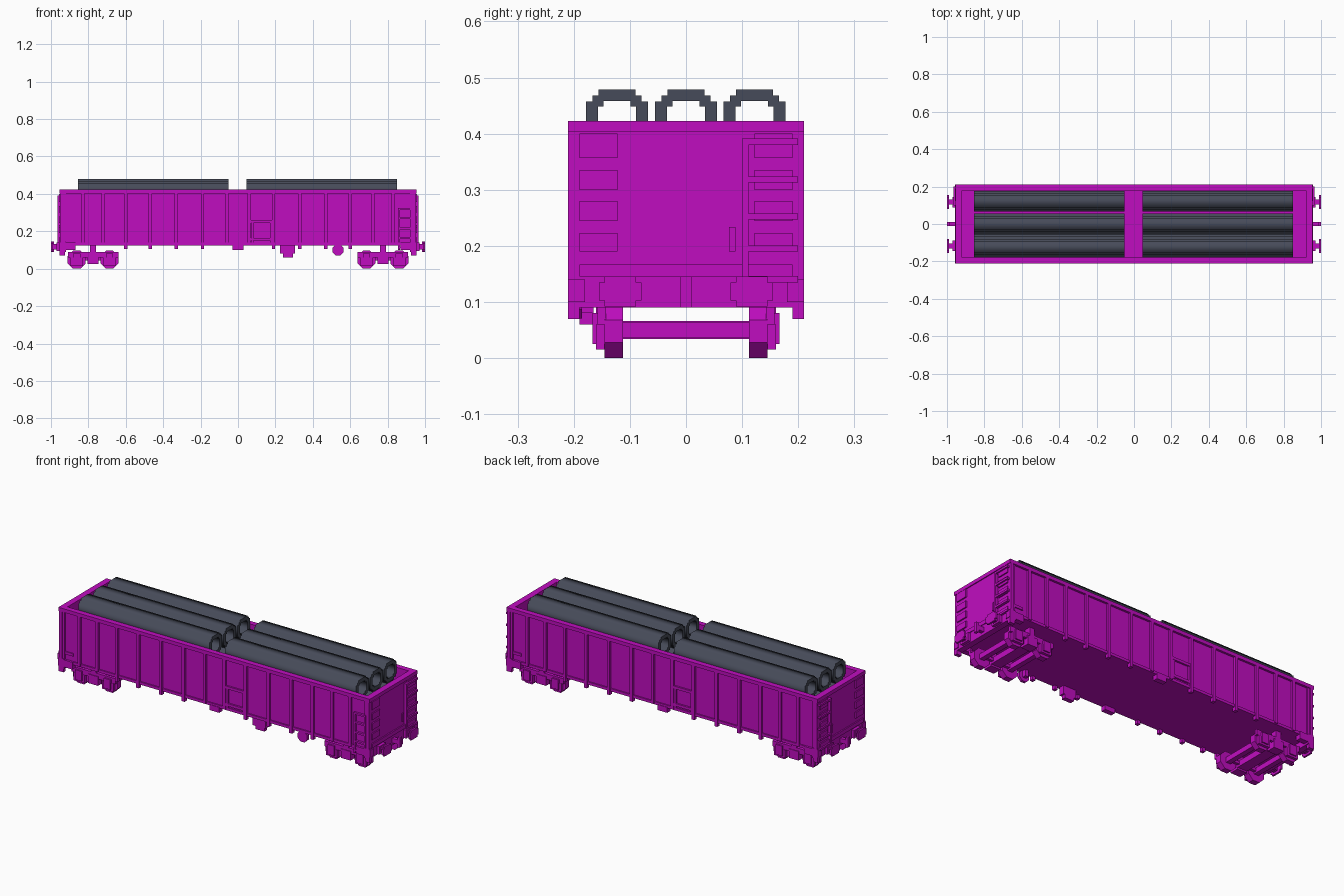
import bpy
import bmesh
import math
from mathutils import Matrix, Vector

cube = bpy.data.objects.get("Cube")
if cube:
    bpy.data.objects.remove(cube, do_unlink=True)


def material(name, rgb):
    m = bpy.data.materials.new(name)
    m.use_nodes = True
    m.diffuse_color = (*rgb, 1)
    m.node_tree.nodes["Principled BSDF"].inputs["Base Color"].default_value = (*rgb, 1)
    return m


magenta = material("magenta paint", (0.53, 0.004, 0.53))
steel = material("dark grey steel", (0.062, 0.07, 0.1))


class Part:
    """Collects simple solids into one named object."""

    def __init__(self, name, mat=magenta):
        self.name, self.mat, self.bm = name, mat, bmesh.new()

    def box(self, x, y, z):
        lo, hi = zip(*(sorted(r) for r in (x, y, z)))
        size = [b - a for a, b in zip(lo, hi)]
        mid = [(a + b) / 2 for a, b in zip(lo, hi)]
        bmesh.ops.create_cube(self.bm, size=1, matrix=Matrix.Translation(mid) @ Matrix.Diagonal((*size, 1)))
        return self

    def disc(self, x, y, z, r, sides=8):
        y0, y1 = sorted(y)
        turn = Matrix.Rotation(math.pi / 2, 4, 'X') @ Matrix.Rotation(math.pi / sides, 4, 'Z')
        bmesh.ops.create_cone(self.bm, cap_ends=True, segments=sides, radius1=r, radius2=r,
                              depth=y1 - y0, matrix=Matrix.Translation((x, (y0 + y1) / 2, z)) @ turn)
        return self

    def done(self):
        me = bpy.data.meshes.new(self.name)
        self.bm.to_mesh(me)
        self.bm.free()
        me.materials.append(self.mat)
        ob = bpy.data.objects.new(self.name, me)
        bpy.context.scene.collection.objects.link(ob)
        return ob


SIDES = (-1, 1)

# Open body: floor, walls and top rim
Part("floor").box((-0.94, 0.94), (-0.2, 0.2), (0.125, 0.14)).done()
walls, rim = Part("walls"), Part("top_rim")
for s in SIDES:
    walls.box((-0.945, 0.945), (s * 0.18, s * 0.198), (0.125, 0.41))
    walls.box((s * 0.92, s * 0.95), (-0.205, 0.205), (0.125, 0.41))
    rim.box((-0.955, 0.955), (s * 0.18, s * 0.21), (0.403, 0.423))
    rim.box((s * 0.92, s * 0.955), (-0.18, 0.18), (0.403, 0.423))
walls.done()
rim.done()

# Side ribs with short feet below the sill
ribs = Part("side_ribs")
for s in SIDES:
    for e in SIDES:
        for x in (0.06, 0.19, 0.33, 0.47, 0.6, 0.72, 0.83, 0.942):
            foot = 0.105 if 0.3 < x < 0.65 or x == 0.19 else 0.13
            ribs.box((e * x - 0.009, e * x + 0.009), (s * 0.19, s * 0.21), (foot, 0.41))
    ribs.box((-0.945, 0.945), (s * 0.19, s * 0.205), (0.125, 0.14))
    ribs.box((-0.03, 0.03), (s * 0.18, s * 0.208), (0.1, 0.13))
ribs.done()

# Side door and label plate, half-turn symmetric
door, label = Part("side_doors"), Part("label_plates")
for s in SIDES:
    for z in (0.15, 0.245):
        door.box((-s * 0.07, -s * 0.18), (s * 0.19, s * 0.208), (z, z + 0.015))
    for x in (0.078, 0.178):
        door.box((-s * x - 0.006, -s * x + 0.006), (s * 0.19, s * 0.207), (0.14, 0.26))
    label.box((s * 0.87, s * 0.92), (s * 0.19, s * 0.204), (0.17, 0.185))
door.done()
label.done()

# Ladder on the front side
ladder = Part("side_ladder")
for x in (0.855, 0.92):
    ladder.box((x, x + 0.01), (-0.195, -0.21), (0.1, 0.325))
for z in (0.11, 0.16, 0.21, 0.265, 0.315):
    ladder.box((0.855, 0.93), (-0.195, -0.21), (z, z + 0.01))
ladder.done()

# End walls: raised panels, cross rail, ladder and headstock
panels, end_ladder, beam = Part("end_panels"), Part("end_ladders"), Part("headstocks")
for e in SIDES:
    for s in SIDES:
        for z0, z1 in ((0.357, 0.4), (0.3, 0.335), (0.244, 0.28), (0.19, 0.223)):
            panels.box((e * 0.945, e * 0.957), (s * 0.122, s * 0.19), (z0, z1))
        beam.box((e * 0.87, e * 0.958), (s * 0.18, s * 0.21), (0.1, 0.14))
        beam.box((e * 0.925, e * 0.955), (s * 0.19, s * 0.21), (0.07, 0.11))
    panels.box((e * 0.945, e * 0.957), (-0.19, 0.19), (0.145, 0.167))
    panels.box((e * 0.945, e * 0.957), (0.077, 0.088), (0.19, 0.234))
    beam.box((e * 0.92, e * 0.953), (-0.21, 0.21), (0.09, 0.145))
    end_ladder.box((e * 0.95, e * 0.965), (0.1, 0.111), (0.14, 0.39))
    for z in (0.135, 0.19, 0.247, 0.313, 0.38):
        end_ladder.box((e * 0.95, e * 0.965), (0.1, 0.2), (z, z + 0.011))
panels.done()
end_ladder.done()
beam.done()

# Buffers and couplers
buffers, couplers = Part("buffers"), Part("couplers")
for e in SIDES:
    for s in SIDES:
        y = s * 0.117
        buffers.box((e * 0.95, e * 0.97), (y - 0.028, y + 0.028), (0.095, 0.14))
        buffers.box((e * 0.96, e * 0.995), (y - 0.014, y + 0.014), (0.104, 0.132))
        buffers.box((e * 0.99, e), (y - 0.038, y + 0.038), (0.103, 0.135))
        buffers.box((e * 0.99, e), (y - 0.028, y + 0.028), (0.092, 0.145))
    couplers.box((e * 0.95, e), (-0.01, 0.01), (0.105, 0.13))
    couplers.box((e * 0.985, e), (-0.01, 0.01), (0.09, 0.145))
buffers.done()
couplers.done()

# Two bogies with wheels, axles and side frames
for e, name in ((-1, "right"), (1, "left")):
    c = e * 0.775
    wheels, frame = Part(name + "_wheels"), Part(name + "_bogie_frame")
    for d in (-0.088, 0.088):
        for s in SIDES:
            wheels.disc(c + d, (s * 0.112, s * 0.145), 0.048, 0.052)
            frame.box((c + d - 0.02, c + d + 0.02), (s * 0.14, s * 0.167), (0.025, 0.08))
            frame.box((c + d - 0.034, c + d + 0.034), (s * 0.14, s * 0.16), (0.015, 0.06))
        wheels.box((c + d - 0.014, c + d + 0.014), (-0.115, 0.115), (0.036, 0.064))
    for s in SIDES:
        frame.box((c - 0.135, c + 0.135), (s * 0.143, s * 0.158), (0.06, 0.09))
        frame.box((c - 0.03, c + 0.03), (s * 0.112, s * 0.163), (0.025, 0.075))
        frame.box((c - 0.015, c + 0.015), (s * 0.125, s * 0.16), (0.07, 0.126))
        frame.box((c - 0.1, c + 0.1), (s * 0.095, s * 0.11), (0.045, 0.06))
    frame.box((c - 0.03, c + 0.03), (-0.115, 0.115), (0.034, 0.066))
    wheels.done()
    frame.done()

# Equipment box and brake wheel under the front side
gear = Part("equipment_box")
gear.box((0.225, 0.305), (-0.165, -0.195), (0.08, 0.13)).box((0.24, 0.295), (-0.165, -0.19), (0.06, 0.09)).done()
Part("brake_wheel").disc(0.535, (-0.185, -0.2), 0.1, 0.032).box((0.525, 0.545), (-0.165, -0.19), (0.09, 0.13)).done()


# Stepped hollow pipe profile, mirrored from one quadrant
def add_loop(curve, quarter):
    pts = [Vector(p) for p in quarter]
    pts += [Vector((p.x, -p.y)) for p in reversed(pts)]
    pts += [Vector((-p.x, p.y)) for p in reversed(pts)]
    spline = curve.splines.new('POLY')
    spline.points.add(len(pts) - 1)
    for q, p in zip(spline.points, pts):
        q.co = (p.x, p.y, 0, 1)
    spline.use_cyclic_u = True


profile = bpy.data.curves.new("pipe_profile", 'CURVE')
profile.dimensions, profile.fill_mode, profile.extrude = '2D', 'BOTH', 0.4025
add_loop(profile, [(0.033, 0.055), (0.033, 0.044), (0.044, 0.044), (0.044, 0.033), (0.055, 0.033)])
add_loop(profile, [(0.024, 0.034), (0.024, 0.024), (0.034, 0.024)])
helper = bpy.data.objects.new("pipe_profile", profile)
bpy.context.scene.collection.objects.link(helper)
bpy.context.view_layer.update()
pipe_mesh = bpy.data.meshes.new_from_object(helper.evaluated_get(bpy.context.evaluated_depsgraph_get()))
bpy.data.objects.remove(helper, do_unlink=True)
pipe_mesh.transform(Matrix(((0, 0, 1, 0), (1, 0, 0, 0), (0, 1, 0, 0), (0, 0, 0, 1))))
pipe_mesh.materials.clear()
pipe_mesh.materials.append(steel)

# Two stacks of pipes, three layers deep
for x in (-0.4525, 0.4475):
    for layer, z in enumerate((0.196, 0.309, 0.424)):
        for y in (-0.123 if layer == 2 else -0.112, 0, 0.122):
            pipe = bpy.data.objects.new("pipe", pipe_mesh)
            pipe.location = (x, y, z)
            bpy.context.scene.collection.objects.link(pipe)
